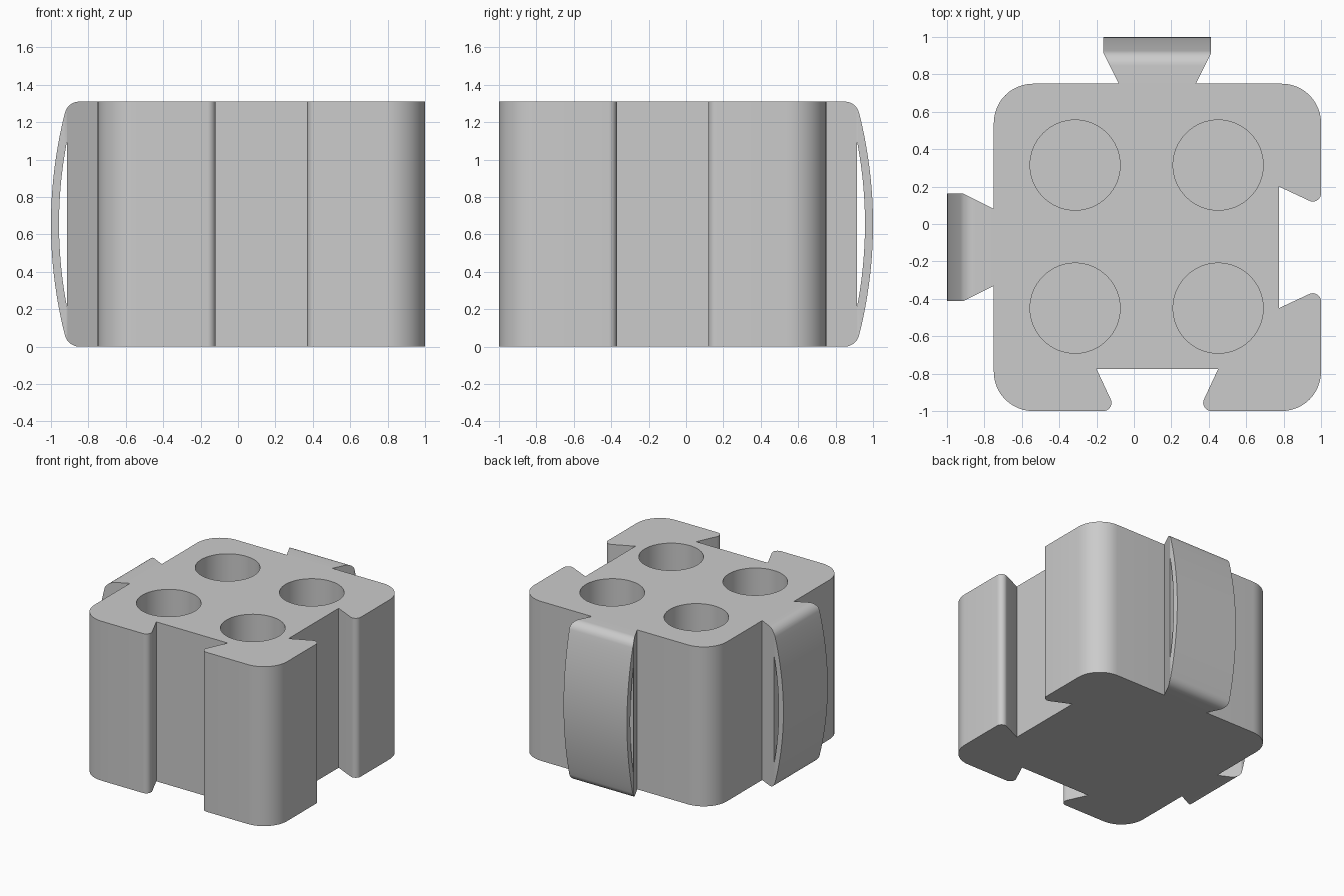
import bpy
import bmesh
import math
from mathutils import Matrix, Vector

old = bpy.data.objects.get("Cube")
if old:
    bpy.data.objects.remove(old, do_unlink=True)

HEIGHT = 1.31
MID = HEIGHT / 2
HALF = 0.875                      # half width of the square body
CENTRE = Vector((0.125, -0.125, 0))

grey = bpy.data.materials.new("plain grey")
grey.use_nodes = True
grey.diffuse_color = (0.6, 0.6, 0.6, 1)
grey.node_tree.nodes["Principled BSDF"].inputs["Base Color"].default_value = (0.6, 0.6, 0.6, 1)


def rounded(points, steps=12):
    """Outline from (x, y, radius) corners, with each corner filleted."""
    out = []
    for i, (x, y, r) in enumerate(points):
        p = Vector((x, y))
        if r == 0:
            out.append(p)
            continue
        a = (Vector(points[i - 1][:2]) - p).normalized()
        b = (Vector(points[(i + 1) % len(points)][:2]) - p).normalized()
        half = a.angle(b) / 2
        mid = p + (a + b).normalized() * r / math.sin(half)
        start = p + a * r / math.tan(half) - mid
        end = p + b * r / math.tan(half) - mid
        sweep = start.angle_signed(end)
        for s in range(steps + 1):
            t = -sweep * s / steps
            out.append(mid + Matrix.Rotation(t, 2) @ start)
    return out


def prism(name, outline, low, high, place):
    """Extrude an outline; place maps (u, v, depth) to a 3D point."""
    bm = bmesh.new()
    face = bm.faces.new([bm.verts.new(place(u, v, low)) for u, v in outline])
    top = bmesh.ops.extrude_face_region(bm, geom=[face])["geom"]
    shift = place(0, 0, high) - place(0, 0, low)
    bmesh.ops.translate(bm, vec=shift, verts=[g for g in top if isinstance(g, bmesh.types.BMVert)])
    bmesh.ops.recalc_face_normals(bm, faces=bm.faces)
    mesh = bpy.data.meshes.new(name)
    bm.to_mesh(mesh)
    bm.free()
    mesh.materials.append(grey)
    obj = bpy.data.objects.new(name, mesh)
    bpy.context.collection.objects.link(obj)
    return obj


def combine(target, other, operation):
    """Apply a boolean and discard the helper."""
    mod = target.modifiers.new("cut", "BOOLEAN")
    mod.operation, mod.solver, mod.object = operation, "EXACT", other
    bpy.context.view_layer.objects.active = target
    bpy.ops.object.modifier_apply(modifier=mod.name)
    bpy.data.objects.remove(other, do_unlink=True)


def upright(u, v, d):
    return Vector((u, v, d))


def sideways(v, z, d):
    return Vector((d, v, z))


# Body outline with dovetail sockets on the front and the model's left
socket = [(-0.22, -HALF, 0.044), (-0.325, -0.65, 0), (0.325, -0.65, 0), (0.22, -HALF, 0.044)]
corner = [(HALF, -HALF, 0.21)]
turned = [(-y, x, r) for x, y, r in socket]
outline = socket + corner + turned + [(HALF, HALF, 0.21), (-HALF, HALF, 0.21), (-HALF, -HALF, 0.21)]
block = prism("connector_block", rounded(outline), 0, HEIGHT, upright)

# Dovetail tabs with bowed outer faces, on the back and the model's right
STEPS = 24
for turn in (0, math.pi / 2):
    plan = [(-0.205, HALF - 0.003), (0.205, HALF - 0.003), (0.288, 1.04),
            (0.288, 1.2), (-0.288, 1.2), (-0.288, 1.04)]
    tab = prism("dovetail_tab", plan, 0, HEIGHT, upright)

    bow = []
    for s in range(STEPS + 1):
        z = 0.1 + (HEIGHT - 0.2) * s / STEPS
        bow.append((1.125 - 0.21 * (z - MID) ** 2, z, 0))
    side = [(0.7, 0, 0), (1.035, 0, 0.08)] + bow + [(1.035, HEIGHT, 0.08), (0.7, HEIGHT, 0)]
    combine(tab, prism("side_shape", rounded(side), -0.5, 0.5, sideways), "INTERSECT")

    # Thin crescent slot behind the bowed face
    crescent = []
    for s in range(STEPS + 1):
        t = 2 * s / STEPS - 1
        crescent.append((1.04 + 0.042 * (1 - t * t), MID + 0.44 * t))
    combine(tab, prism("slot_shape", crescent, -0.5, 0.5, sideways), "DIFFERENCE")

    tab.data.transform(Matrix.Rotation(turn, 4, "Z"))
    combine(block, tab, "UNION")

# Four round wells, open at the top
for x in (-0.44, 0.325):
    for y in (-0.325, 0.44):
        circle = [(x + 0.241 * math.cos(a), y + 0.241 * math.sin(a))
                  for a in (math.tau * i / 64 for i in range(64))]
        combine(block, prism("well_shape", circle, 0.08, HEIGHT + 0.1, upright), "DIFFERENCE")

block.data.transform(Matrix.Translation(CENTRE))

# Smooth the rounded walls, keep the hard edges
bpy.ops.object.select_all(action="DESELECT")
block.select_set(True)
bpy.context.view_layer.objects.active = block
bpy.ops.object.shade_smooth_by_angle(angle=math.radians(30))
